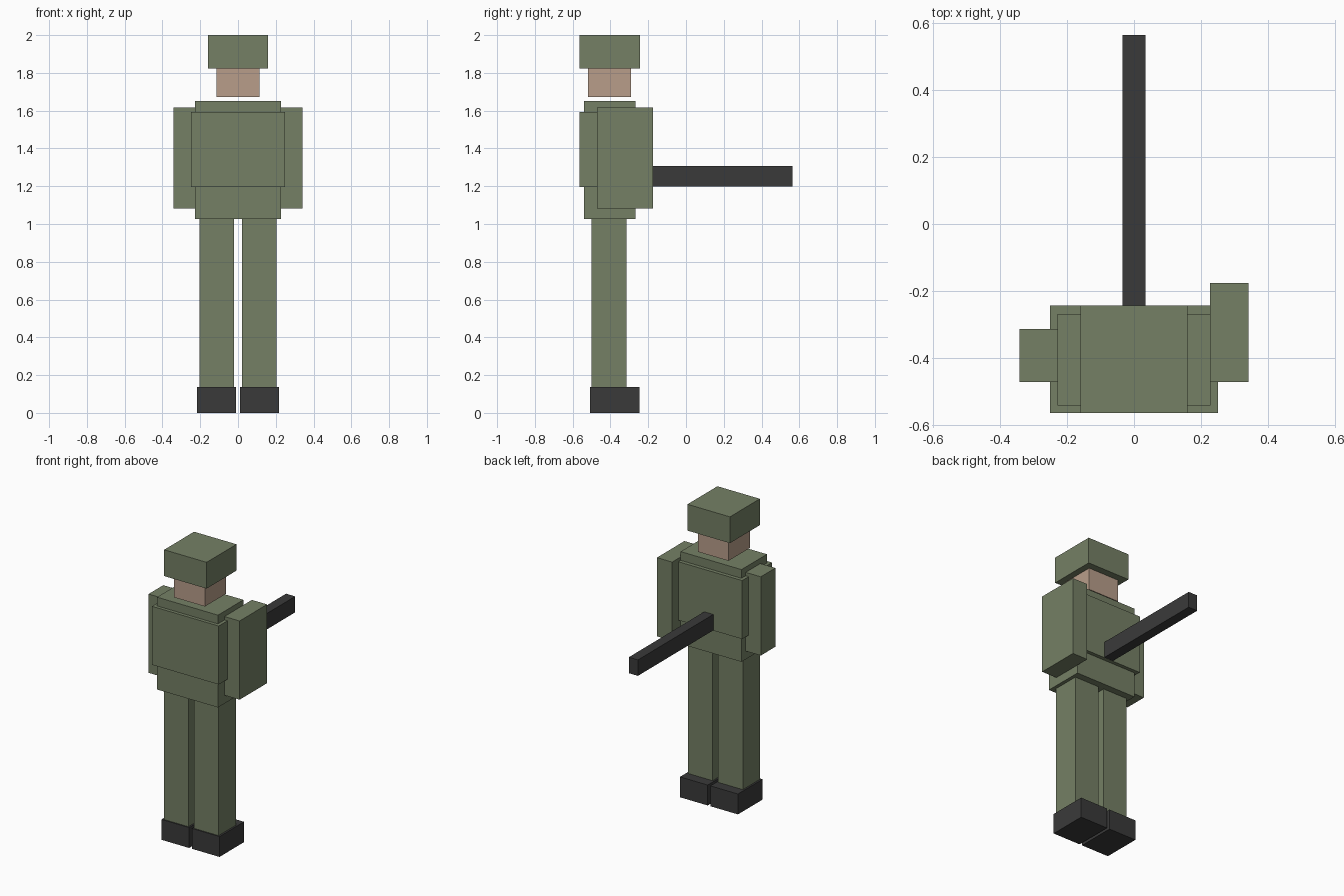
import bpy

cube = bpy.data.objects.get("Cube")
if cube:
    bpy.data.objects.remove(cube, do_unlink=True)


def linear(c):
    c /= 255
    return c / 12.92 if c <= 0.04045 else ((c + 0.055) / 1.055) ** 2.4


def material(name, *rgb):
    colour = (*[linear(c) for c in rgb], 1)
    mat = bpy.data.materials.new(name)
    mat.diffuse_color = colour
    mat.use_nodes = True
    mat.node_tree.nodes["Principled BSDF"].inputs["Base Color"].default_value = colour
    return mat


green = material("olive_green", 117, 128, 101)
dark = material("charcoal", 58, 58, 58)
skin = material("skin", 184, 158, 138)


def box(name, mat, xs, ys, zs):
    """Flat-faced box between the given limits on each axis."""
    spans = (xs, ys, zs)
    bpy.ops.mesh.primitive_cube_add(size=1)
    obj = bpy.context.object
    obj.name = obj.data.name = name
    for v in obj.data.vertices:
        v.co = [(a + b) / 2 + c * (b - a) for (a, b), c in zip(spans, v.co)]
    obj.data.materials.append(mat)
    return obj


# Legs and boots, one pair per side
for side, s in (("left", 1), ("right", -1)):
    box(side + "_leg", green, sorted((s * 0.021, s * 0.205)), (-0.5, -0.315), (0.13, 1.03))
    box(side + "_boot", dark, sorted((s * 0.01, s * 0.217)), (-0.508, -0.246), (0, 0.138))

# Body with a thicker vest around it
box("torso", green, (-0.228, 0.228), (-0.54, -0.268), (1.027, 1.652))
box("vest", green, (-0.25, 0.25), (-0.563, -0.243), (1.197, 1.593))

# Arms: the left one is deeper than the right
box("left_arm", green, (0.227, 0.341), (-0.47, -0.176), (1.083, 1.616))
box("right_arm", green, (-0.341, -0.227), (-0.47, -0.313), (1.083, 1.616))

# Head and helmet
box("head", skin, (-0.115, 0.115), (-0.518, -0.291), (1.672, 1.84))
box("helmet", green, (-0.159, 0.159), (-0.563, -0.243), (1.822, 2))

# Long bar standing out from the back of the vest
box("barrel", dark, (-0.034, 0.034), (-0.3, 0.563), (1.198, 1.306))
